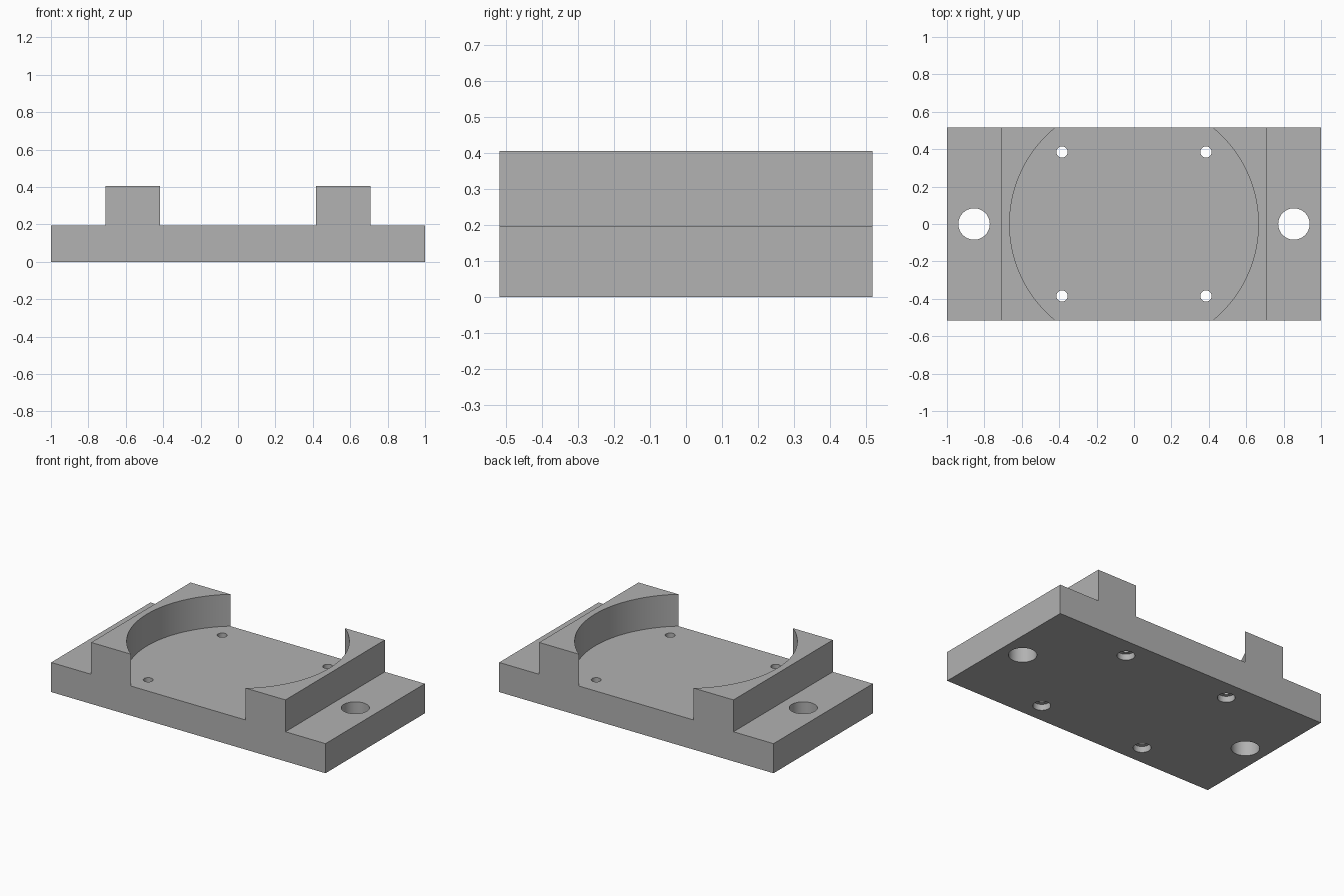
import bpy
import bmesh

if "Cube" in bpy.data.objects:
    bpy.data.objects.remove(bpy.data.objects["Cube"])

HALF_Y = 0.517   # half depth of the bracket
BASE = 0.195     # thickness of the base plate
TOP = 0.405      # top of the raised cradle

grey = bpy.data.materials.new("plain_grey")
grey.use_nodes = True
colour = (0.445, 0.445, 0.445, 1)
grey.diffuse_color = colour
grey.node_tree.nodes["Principled BSDF"].inputs["Base Color"].default_value = colour


def make_object(name, bm):
    mesh = bpy.data.meshes.new(name)
    bmesh.ops.recalc_face_normals(bm, faces=bm.faces)
    bm.to_mesh(mesh)
    bm.free()
    obj = bpy.data.objects.new(name, mesh)
    bpy.context.collection.objects.link(obj)
    return obj


def extruded_profile(name, points):
    bm = bmesh.new()
    face = bm.faces.new([bm.verts.new((x, -HALF_Y, z)) for x, z in points])
    result = bmesh.ops.extrude_face_region(bm, geom=[face])
    verts = [v for v in result["geom"] if isinstance(v, bmesh.types.BMVert)]
    bmesh.ops.translate(bm, verts=verts, vec=(0, 2 * HALF_Y, 0))
    return make_object(name, bm)


def cut_cylinder(target, x, y, radius, low, high, sides):
    bm = bmesh.new()
    bmesh.ops.create_cone(bm, cap_ends=True, segments=sides, radius1=radius,
                          radius2=radius, depth=high - low)
    bmesh.ops.translate(bm, verts=bm.verts, vec=(x, y, (low + high) / 2))
    cutter = make_object("cutter", bm)
    cutter.hide_render = True
    mod = target.modifiers.new("cut", 'BOOLEAN')
    mod.operation = 'DIFFERENCE'
    mod.solver = 'EXACT'
    mod.object = cutter
    bpy.context.view_layer.objects.active = target
    bpy.ops.object.modifier_apply(modifier=mod.name)
    bpy.data.objects.remove(cutter)


# Base plate with raised middle block, as one stepped profile
half = [(1, 0), (1, BASE), (0.708, BASE), (0.708, TOP)]
body = extruded_profile("mounting_bracket", half + [(-x, z) for x, z in reversed(half)])

# Round pocket that leaves the two curved side walls
cut_cylinder(body, 0, 0, 0.665, BASE, TOP + 0.2, 128)

for sx in (-1, 1):
    # Large mounting hole in each flange
    cut_cylinder(body, sx * 0.855, 0, 0.084, -0.1, TOP, 48)
    # Small screw holes, counterbored from underneath
    for sy in (-1, 1):
        cut_cylinder(body, sx * 0.385, sy * 0.385, 0.03, -0.1, TOP, 32)
        cut_cylinder(body, sx * 0.385, sy * 0.385, 0.053, -0.1, 0.04, 32)

# Material and shading
body.data.materials.clear()
body.data.materials.append(grey)
bpy.ops.object.select_all(action='DESELECT')
body.select_set(True)
bpy.context.view_layer.objects.active = body
bpy.ops.object.shade_smooth_by_angle()
